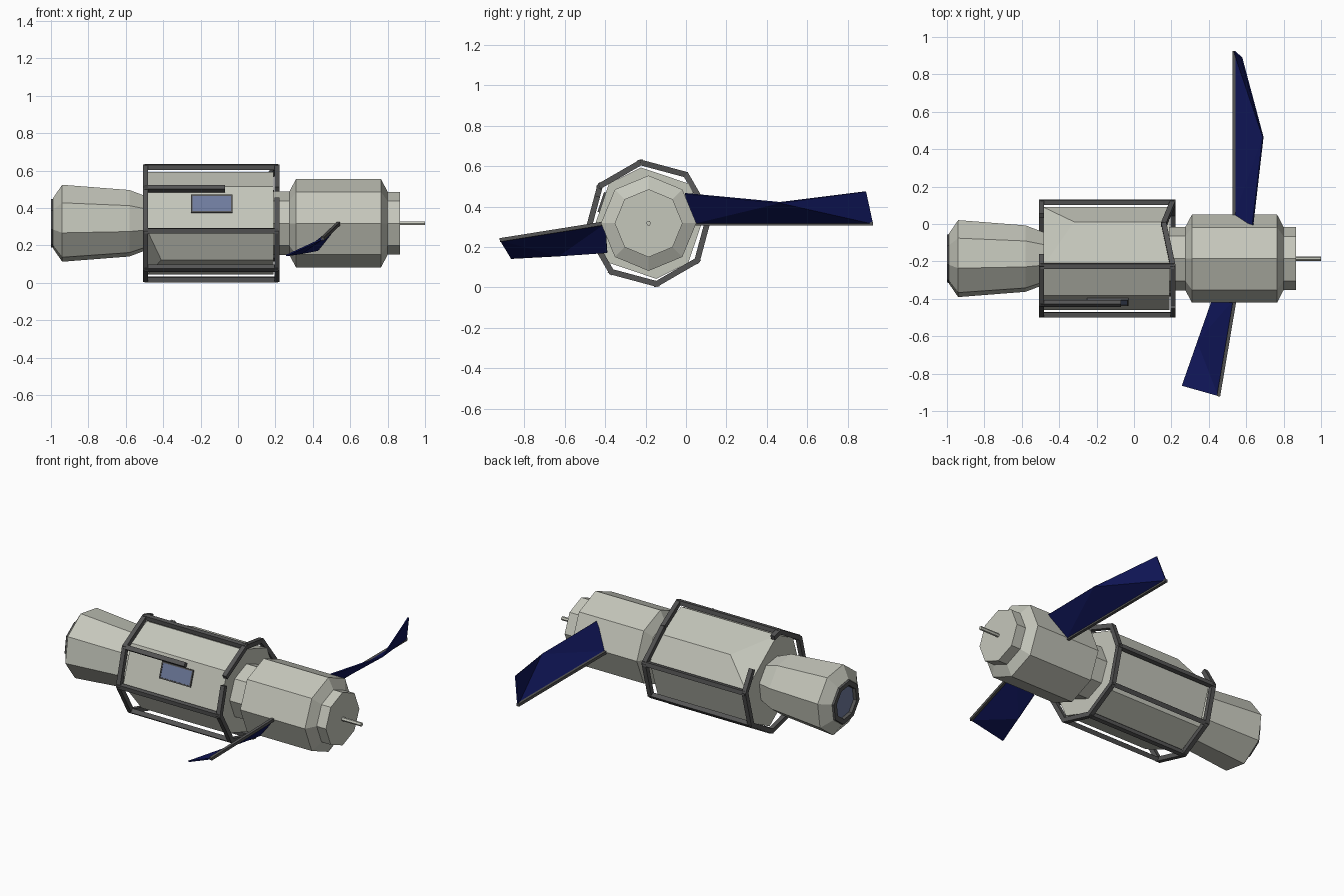
import bpy, bmesh, math
from mathutils import Vector

if "Cube" in bpy.data.objects:
    bpy.data.objects.remove(bpy.data.objects["Cube"])

CY, CZ = -0.185, 0.318   # long axis of the station runs along x here


def material(name, col):
    m = bpy.data.materials.new(name)
    m.diffuse_color = (*col, 1)
    m.use_nodes = True
    m.node_tree.nodes["Principled BSDF"].inputs["Base Color"].default_value = m.diffuse_color
    return m


HULL = material("hull_paint", (0.56, 0.57, 0.50))
DARK = material("dark_metal", (0.09, 0.09, 0.09))
BLUE = material("solar_blue", (0.005, 0.008, 0.10))
GLASS = material("window_glass", (0.16, 0.20, 0.34))


def polar(x, r, deg):
    a = math.radians(deg)
    return Vector((x, CY + r * math.cos(a), CZ + r * math.sin(a)))


def finish(name, bm, mat):
    bmesh.ops.recalc_face_normals(bm, faces=bm.faces)
    me = bpy.data.meshes.new(name)
    bm.to_mesh(me)
    bm.free()
    me.materials.append(mat)
    ob = bpy.data.objects.new(name, me)
    bpy.context.collection.objects.link(ob)
    return ob


def lathe(name, profile, mat, phase=0, sides=8, caps=True, loop=False):
    bm = bmesh.new()
    rings = [[bm.verts.new(polar(x, r, phase + 360 * i / sides)) for i in range(sides)]
             for x, r in profile]
    pairs = list(zip(rings, rings[1:])) + ([(rings[-1], rings[0])] if loop else [])
    for a, b in pairs:
        for i in range(sides):
            j = (i + 1) % sides
            bm.faces.new((a[i], a[j], b[j], b[i]))
    if caps and not loop:
        bm.faces.new(rings[0])
        bm.faces.new(rings[-1])
    return finish(name, bm, mat)


def beam(bm, p, q, w=0.028, up=None, h=None, extend=0.0):
    """Square bar from p to q, one side facing the direction up."""
    p, q = Vector(p), Vector(q)
    d = (q - p).normalized()
    p, q = p - d * extend, q + d * extend
    up = Vector(up) if up else (p + q) / 2 - Vector(((p.x + q.x) / 2, CY, CZ))
    s = d.cross(up).normalized() * w / 2
    u = s.cross(d).normalized() * (h or w) / 2
    ends = [[bm.verts.new(c + s * a + u * b) for a, b in ((-1, -1), (1, -1), (1, 1), (-1, 1))]
            for c in (p, q)]
    for i in range(4):
        j = (i + 1) % 4
        bm.faces.new((ends[0][i], ends[0][j], ends[1][j], ends[1][i]))
    bm.faces.new(ends[0])
    bm.faces.new(ends[1])


# Main body: eight-sided hull with two chamfered corners at the rear
bm = bmesh.new()
rear_x = {45: -0.32, 225: -0.41}
for a in (8, 45, 98, 135, 188, 225, 278, 315):
    bm.verts.new(polar(rear_x.get(a, -0.485), 0.278, a))
    bm.verts.new(polar(0.19, 0.278, a))
bmesh.ops.convex_hull(bm, input=bm.verts)
bmesh.ops.dissolve_limit(bm, angle_limit=0.03, verts=bm.verts, edges=bm.edges)
finish("main_body", bm, HULL)

# Rear module with recessed end, rim and port glass
lathe("rear_module", [(-0.965, 0.10), (-0.99, 0.137), (-0.94, 0.212), (-0.58, 0.183),
                      (-0.47, 0.14)], HULL, phase=14)
lathe("rear_port_rim", [(-0.97, 0.098), (-1.0, 0.102), (-1.0, 0.132), (-0.98, 0.137)],
      DARK, phase=14, loop=True)
lathe("rear_port_glass", [(-0.98, 0.10), (-0.965, 0.10)], GLASS, phase=14)

# Front module with its neck, end cap and antenna
lathe("front_module", [(0.18, 0.17), (0.275, 0.17), (0.31, 0.236), (0.765, 0.236),
                       (0.80, 0.168), (0.865, 0.168)], HULL)
lathe("antenna", [(0.86, 0.012), (1.0, 0.012)], HULL, sides=6)

# Outer frame: two broken end rings and lengthwise rails
R = 0.303
ANG = [7.5 + 45 * i for i in range(8)]


def ring_point(x, i):
    return polar(x, R, ANG[i % 8])


bm = bmesh.new()
for i in range(8):
    a, b = ring_point(-0.495, i), ring_point(-0.495, i + 1)
    if i == 0:
        b = a.lerp(b, 0.6)
    if i == 1:
        a = a.lerp(b, 0.75)
    beam(bm, a, b, extend=0.005)
finish("rear_frame_ring", bm, DARK)

bm = bmesh.new()
front_pts = [ring_point(0.16 if i == 1 else 0.208, i) for i in range(8)]
for i in range(8):
    a, b = front_pts[i], front_pts[(i + 1) % 8]
    if i == 3:
        a = a.lerp(b, 0.25)
    beam(bm, a, b, extend=0.005)
finish("front_frame_ring", bm, DARK)

bm = bmesh.new()
for i in range(8):
    if i != 1:
        end = -0.07 if i == 3 else 0.215
        beam(bm, ring_point(-0.50, i), ring_point(end, i), w=0.027)
finish("frame_rails", bm, DARK)

# Side window, laid on the upper front face of the body
top, low = polar(0, 0.278, 135), polar(0, 0.278, 188)
slope = (top - low).normalized()
out = Vector((1, 0, 0)).cross(slope)
if out.y > 0:
    out.negate()
mid = top.lerp(low, 0.40) + Vector((-0.14, 0, 0)) + out * 0.002
bm = bmesh.new()
X = Vector((1, 0, 0))
for s in (-1, 1):
    beam(bm, mid - X * 0.11 + slope * 0.047 * s, mid + X * 0.11 + slope * 0.047 * s,
         w=0.008, up=out, h=0.014)
    beam(bm, mid + X * 0.106 * s - slope * 0.047, mid + X * 0.106 * s + slope * 0.047,
         w=0.008, up=out, h=0.014)
finish("side_window_frame", bm, DARK)
bm = bmesh.new()
beam(bm, mid - X * 0.105, mid + X * 0.105, w=0.092, up=out, h=0.008)
finish("side_window_glass", bm, GLASS)


# Twisted solar panels: spar edge a0-a1, free edge b0-bm-b1
def panel(name, a0, a1, b0, bmid, b1):
    bm = bmesh.new()
    va0, va1, vb0, vbm, vb1 = [bm.verts.new(p) for p in (a0, a1, b0, bmid, b1)]
    for f in ((va0, vbm, vb0), (va0, va1, vbm), (va1, vb1, vbm)):
        bm.faces.new(f)
    ob = finish(name, bm, BLUE)
    mod = ob.modifiers.new("thickness", 'SOLIDIFY')
    mod.thickness = 0.008
    mod.offset = 0
    bm = bmesh.new()
    beam(bm, a0, a1, w=0.018, up=(0, 0, 1))
    finish(name + "_spar", bm, DARK)


panel("back_solar_panel", (0.535, 0.03, 0.315), (0.535, 0.925, 0.315),
      (0.635, -0.005, 0.465), (0.69, 0.465, 0.42), (0.575, 0.89, 0.475))
panel("front_solar_panel", (0.54, -0.40, 0.318), (0.452, -0.92, 0.235),
      (0.425, -0.39, 0.173), (0.34, -0.63, 0.157), (0.257, -0.865, 0.145))
